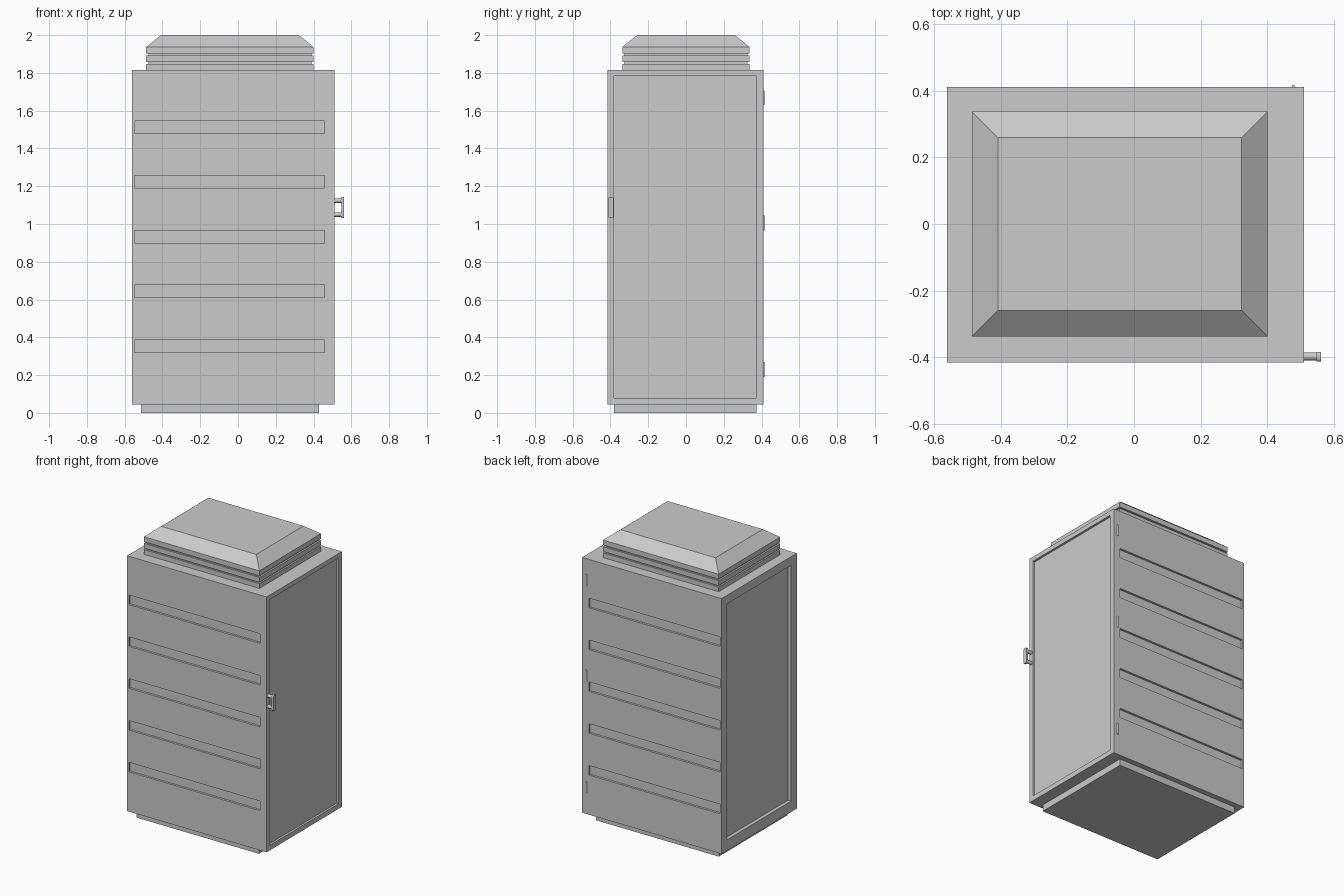
import bpy, bmesh
from mathutils import Matrix

if "Cube" in bpy.data.objects:
    bpy.data.objects.remove(bpy.data.objects["Cube"])


def new_object(name, bm):
    mesh = bpy.data.meshes.new(name)
    bmesh.ops.recalc_face_normals(bm, faces=bm.faces)
    bm.to_mesh(mesh)
    bm.free()
    ob = bpy.data.objects.new(name, mesh)
    bpy.context.collection.objects.link(ob)
    return ob


def add_box(bm, x, y, z):
    """Box from (min, max) pairs."""
    size = [b - a for a, b in (x, y, z)]
    mid = [(a + b) / 2 for a, b in (x, y, z)]
    m = Matrix.Translation(mid) @ Matrix.Diagonal((*size, 1))
    return bmesh.ops.create_cube(bm, size=1, matrix=m)["verts"]


def box(name, x, y, z):
    bm = bmesh.new()
    add_box(bm, x, y, z)
    return new_object(name, bm)


def cylinder(name, loc, r, depth, axis="Z", segs=16):
    bm = bmesh.new()
    rot = Matrix.Rotation(1.5707963, 4, "Y") if axis == "X" else Matrix()
    bmesh.ops.create_cone(bm, cap_ends=True, segments=segs, radius1=r, radius2=r,
                          depth=depth, matrix=Matrix.Translation(loc) @ rot)
    ob = new_object(name, bm)
    with bpy.context.temp_override(object=ob, active_object=ob, selected_objects=[ob],
                                   selected_editable_objects=[ob]):
        bpy.ops.object.shade_smooth_by_angle()
    return ob


X0, X1, Y0, Y1 = -0.56, 0.51, -0.415, 0.41

# Cabinet body and plinth
body = box("cabinet_body", (X0, X1), (Y0, Y1), (0.045, 1.815))
box("plinth", (-0.513, 0.428), (-0.382, 0.373), (0, 0.045))

# Recesses: five slots on front and back, one panel on each side
bm = bmesh.new()
depth = 0.015
for i in range(5):
    z = 0.353 + i * 0.29
    for y in ((Y0 - 0.1, Y0 + depth), (Y1 - depth, Y1 + 0.1)):
        add_box(bm, (-0.547, 0.458), y, (z - 0.033, z + 0.033))
add_box(bm, (X1 - 0.015, X1 + 0.1), (-0.381, 0.374), (0.08, 1.783))
add_box(bm, (X0 - 0.1, X0 + 0.025), (-0.352, 0.352), (0.12, 1.755))
cutter = new_object("recess_cutter", bm)
cutter.hide_render = True
cutter.display_type = "WIRE"
cut = body.modifiers.new("recesses", "BOOLEAN")
cut.object = cutter
cut.operation = "DIFFERENCE"
cut.solver = "EXACT"

# Roof vent: stacked rectangular rings lofted to a chamfered top
profile = [(0, 1.815), (0, 1.848), (0.012, 1.848), (0.012, 1.857), (0, 1.857),
           (0, 1.891), (0.012, 1.891), (0.012, 1.902), (0, 1.902),
           (0, 1.937), (0.078, 2.0)]
bm = bmesh.new()
rings = []
for inset, z in profile:
    a, b, c = -0.486 + inset, 0.4 - inset, 0.337 - inset
    rings.append([bm.verts.new((x, y, z)) for x, y in ((a, -c), (b, -c), (b, c), (a, c))])
for lo, hi in zip(rings, rings[1:]):
    for i in range(4):
        j = (i + 1) % 4
        bm.faces.new((lo[i], lo[j], hi[j], hi[i]))
bm.faces.new(rings[0][::-1])
bm.faces.new(rings[-1])
new_object("roof_vent", bm)

# Door hinges along the back edge
for i, z in enumerate((0.23, 1.005, 1.668)):
    cylinder(f"hinge_{i + 1}", (0.478, Y1, z), 0.006, 0.078)

# Door handle: rounded grip on two round posts
bm = bmesh.new()
add_box(bm, (0.547, 0.56), (-0.412, -0.383), (1.031, 1.143))
long_edges = [e for e in bm.edges if abs(e.verts[0].co.x - e.verts[1].co.x) > 0.005]
bmesh.ops.bevel(bm, geom=long_edges, offset=0.01, segments=4, profile=0.5, affect="EDGES")
new_object("handle_grip", bm)
for side, z in (("lower", 1.05), ("upper", 1.124)):
    cylinder(f"handle_post_{side}", (0.528, -0.397, z), 0.012, 0.046, "X")
